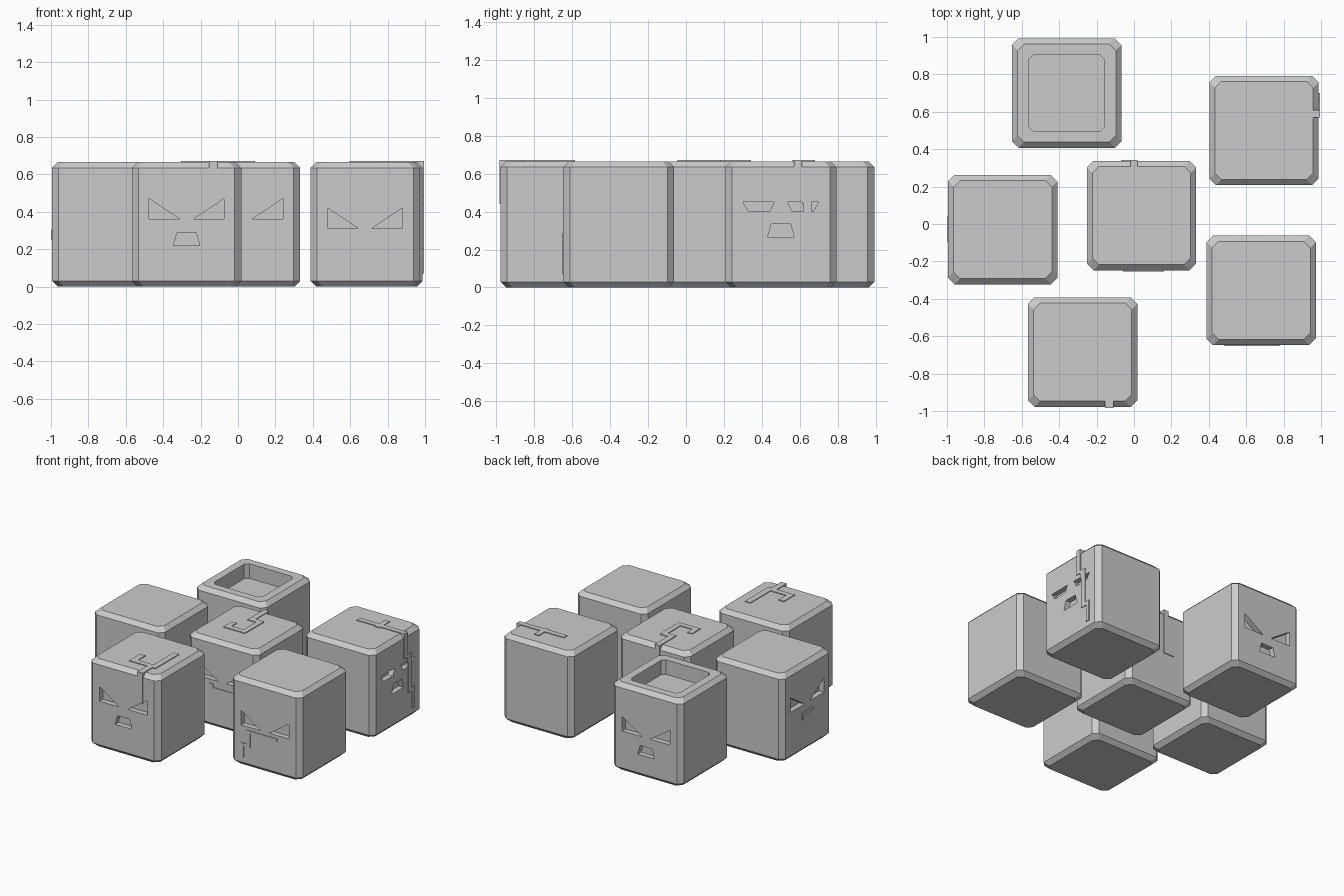
import bpy, bmesh
from math import radians
from mathutils import Matrix, Vector

if "Cube" in bpy.data.objects:
    bpy.data.objects.remove(bpy.data.objects["Cube"])

HALF, TOP, BEVEL, CORNER = 0.2925, 0.665, 0.03, 0.035
RAISE = 0.006

grey = bpy.data.materials.new("plain grey")
grey.use_nodes = True
grey.diffuse_color = (0.6, 0.6, 0.6, 1)
grey.node_tree.nodes["Principled BSDF"].inputs["Base Color"].default_value = (0.6, 0.6, 0.6, 1)


def finish(name, bm, matrix):
    bmesh.ops.recalc_face_normals(bm, faces=bm.faces)
    mesh = bpy.data.meshes.new(name)
    bm.to_mesh(mesh)
    bm.free()
    mesh.materials.append(grey)
    obj = bpy.data.objects.new(name, mesh)
    obj.matrix_world = matrix
    bpy.context.collection.objects.link(obj)
    return obj


def octagon(h, c):
    k = h - c
    return [(k, -h), (h, -k), (h, k), (k, h), (-k, h), (-h, k), (-h, -k), (-k, -h)]


def loft(bm, loops):
    """Closed solid through matching loops of points."""
    rings = [[bm.verts.new(p) for p in loop] for loop in loops]
    n = len(rings[0])
    for a, b in zip(rings, rings[1:]):
        for i in range(n):
            j = (i + 1) % n
            bm.faces.new((a[i], a[j], b[j], b[i]))
    bm.faces.new(rings[0][::-1])
    bm.faces.new(rings[-1])


def box(bm, low, high):
    size = Vector(high) - Vector(low)
    mid = (Vector(high) + Vector(low)) / 2
    bmesh.ops.create_cube(bm, size=1, matrix=Matrix.Translation(mid) @ Matrix.Diagonal(size).to_4x4())


def carve(obj, loops):
    """Cut one closed solid out of a block."""
    bm = bmesh.new()
    loft(bm, loops)
    cutter = finish("cutter", bm, obj.matrix_world.copy())
    cutter.hide_render = True
    mod = obj.modifiers.new("carve", "BOOLEAN")
    mod.operation, mod.solver, mod.object = "DIFFERENCE", "EXACT", cutter
    bpy.context.view_layer.update()
    bpy.context.view_layer.objects.active = obj
    bpy.ops.object.modifier_apply(modifier=mod.name)
    bpy.data.objects.remove(cutter)


def carve_face(obj, outline, dz):
    carve(obj, [[(u, y, z + dz) for u, z in outline] for y in (-HALF - 0.02, -HALF + 0.04)])


def mirrored(outline):
    return [(-u, z) for u, z in outline]


ANGRY = [(-0.2, 0.47), (-0.2, 0.36), (-0.035, 0.36)]
SLEEPY = [(-0.2, 0.45), (-0.17, 0.4), (-0.06, 0.4), (-0.035, 0.45)]
MOUTH = [(-0.07, 0.22), (0.07, 0.22), (0.05, 0.29), (-0.05, 0.29)]

# name: centre, facing angle, eye outline, eye shift, mouth shift (None = raised mouth)
BLOCKS = {
    "hollow_block": ((-0.36, 0.70), 180, ANGRY, -0.05, -0.05),
    "sleepy_block": ((0.695, 0.50), 90, SLEEPY, 0, 0.045),
    "middle_block": ((0.04, 0.045), 0, ANGRY, 0, None),
    "side_block": ((-0.702, -0.03), -90, ANGRY, 0, None),
    "front_block": ((-0.275, -0.685), 0, ANGRY, 0, 0),
    "corner_block": ((0.68, -0.355), 0, ANGRY, -0.05, None),
}

# raised strips on the face, as rectangles (left, bottom, right, top)
FACE_MARKS = {
    "sleepy_block": [(0.07, 0.48, 0.11, 0.635), (0.11, 0.44, 0.16, 0.5), (0.12, 0.2, 0.16, 0.44),
                     (0.12, 0.2, 0.2, 0.23), (0.17, 0.07, 0.2, 0.2)],
    "middle_block": [(-0.1, 0.28, 0.12, 0.305), (-0.1, 0.305, -0.07, 0.33)],
    "side_block": [(-0.07, 0.28, 0.065, 0.305), (-0.07, 0.25, -0.045, 0.28)],
    "front_block": [(0.12, 0.44, 0.165, 0.635)],
    "corner_block": [(-0.15, 0.265, 0.1, 0.285), (-0.15, 0.18, -0.12, 0.265),
                     (-0.2, 0.16, -0.12, 0.18), (-0.2, 0.07, -0.175, 0.16)],
}

# raised strips on the top, relative to the block centre (x0, y0, x1, y1)
TOP_MARKS = {
    "sleepy_block": [(-0.1, 0.07, 0.263, 0.11), (0.06, 0.06, 0.1, 0.18)],
    "middle_block": [(-0.06, 0.1, -0.02, 0.263), (-0.06, 0.1, 0.05, 0.14), (0.01, -0.09, 0.05, 0.1),
                     (-0.13, -0.09, 0.01, -0.05), (-0.13, -0.05, -0.09, 0.01)],
    "front_block": [(-0.03, -0.18, 0.19, -0.14), (0.145, -0.14, 0.19, 0.1),
                    (-0.03, -0.14, 0.015, -0.05), (0.12, -0.263, 0.165, -0.18)],
}

# small plugs where a strip runs over a bevelled edge
EDGE_PLUGS = {
    "sleepy_block": (0.255, 0.07, HALF + RAISE, 0.11),
    "middle_block": (-0.06, 0.255, -0.02, HALF + RAISE),
    "front_block": (0.12, -HALF - RAISE, 0.165, -0.255),
}

for name, (centre, angle, eye, eye_dz, mouth_dz) in BLOCKS.items():
    place = Matrix.Translation((*centre, 0))
    facing = place @ Matrix.Rotation(radians(angle), 4, "Z")

    # block body with bevelled rims and chamfered corners
    bm = bmesh.new()
    loft(bm, [[(x, y, z) for x, y in octagon(HALF - inset, CORNER)]
              for z, inset in ((0, BEVEL), (BEVEL, 0), (TOP - BEVEL, 0), (TOP, BEVEL))])
    body = finish(name, bm, facing)

    # carved eyes and mouth
    carve_face(body, eye, eye_dz)
    carve_face(body, mirrored(eye), eye_dz)
    if mouth_dz is not None:
        carve_face(body, MOUTH, mouth_dz)
    if name == "hollow_block":
        carve(body, [[(x, y, z) for x, y in octagon(0.203, 0.025)] for z in (TOP - 0.11, TOP + 0.05)])

    # raised strips on the face
    if name in FACE_MARKS:
        bm = bmesh.new()
        for u0, z0, u1, z1 in FACE_MARKS[name]:
            box(bm, (u0, -HALF - RAISE, z0), (u1, -HALF + 0.005, z1))
        finish(name + "_face_strips", bm, facing)

    # raised strips on the top and over the edge
    if name in TOP_MARKS:
        bm = bmesh.new()
        for x0, y0, x1, y1 in TOP_MARKS[name]:
            box(bm, (x0, y0, TOP - 0.005), (x1, y1, TOP + RAISE))
        x0, y0, x1, y1 = EDGE_PLUGS[name]
        box(bm, (x0, y0, TOP - BEVEL), (x1, y1, TOP + RAISE))
        finish(name + "_top_strips", bm, place)

# strip running down the back of the middle block
bm = bmesh.new()
box(bm, (-0.06, HALF - 0.005, 0.36), (-0.02, HALF + RAISE, TOP - BEVEL))
box(bm, (-0.11, HALF - 0.005, 0.33), (-0.02, HALF + RAISE, 0.36))
finish("middle_block_back_strip", bm, Matrix.Translation((0.04, 0.045, 0)))
